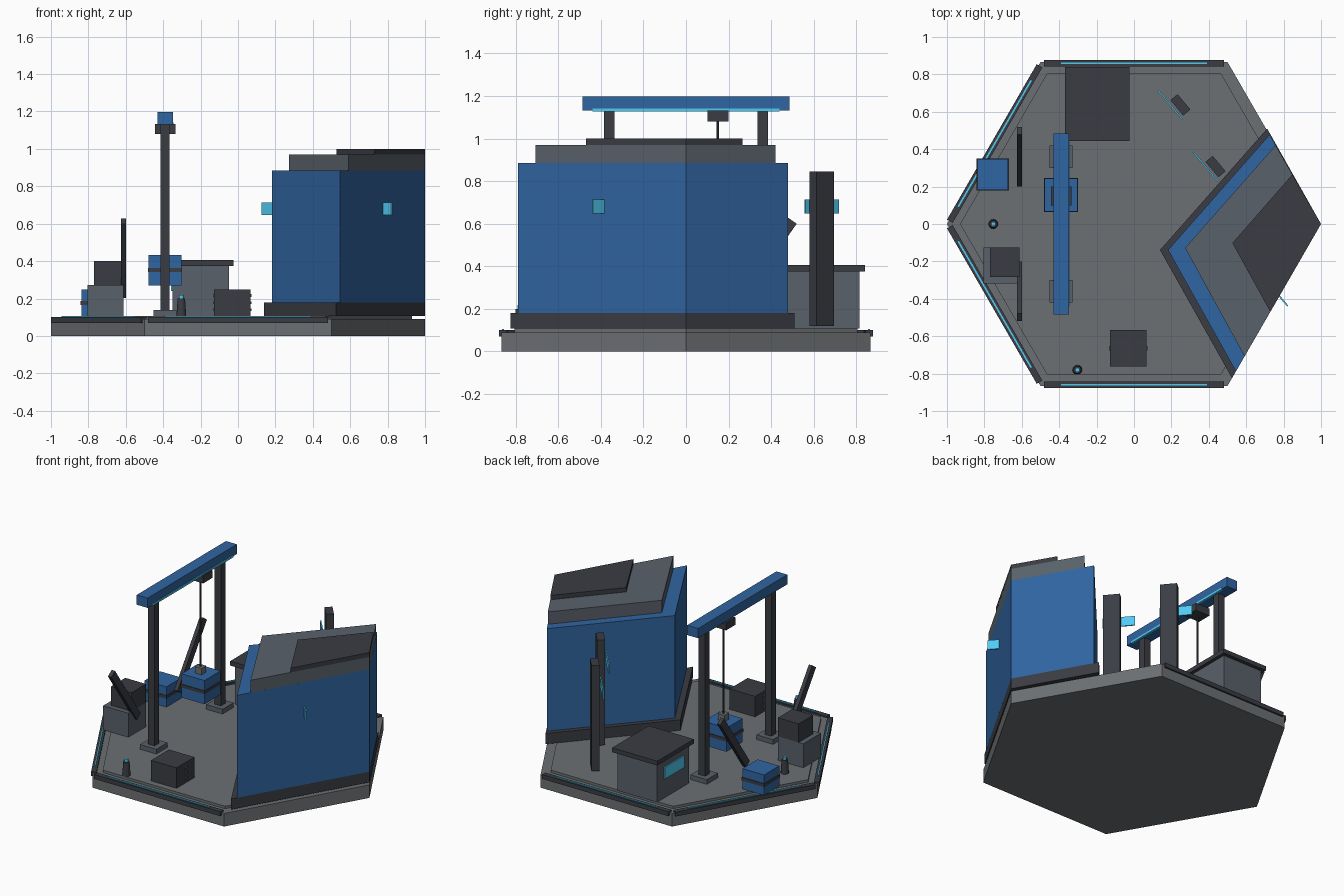
import bpy, bmesh, math
from mathutils import Matrix

if "Cube" in bpy.data.objects:
    bpy.data.objects.remove(bpy.data.objects["Cube"])


def material(name, rgb):
    m = bpy.data.materials.new(name)
    m.diffuse_color = (*rgb, 1)
    m.use_nodes = True
    m.node_tree.nodes["Principled BSDF"].inputs["Base Color"].default_value = m.diffuse_color
    return m


DECK = material("deck_grey", (0.15, 0.16, 0.17))
GREY = material("steel_grey", (0.10, 0.12, 0.145))
DARK = material("dark_metal", (0.042, 0.046, 0.056))
BLUE = material("blue_paint", (0.03, 0.13, 0.36))
CYAN = material("cyan_light", (0.08, 0.6, 0.9))


def finish(name, bm, mat):
    bmesh.ops.recalc_face_normals(bm, faces=bm.faces)
    me = bpy.data.meshes.new(name)
    bm.to_mesh(me)
    bm.free()
    me.materials.append(mat)
    ob = bpy.data.objects.new(name, me)
    bpy.context.collection.objects.link(ob)
    return ob


def slab(name, size, loc, mat, rot=0, axis='Z'):
    """Box given by full size and centre."""
    bm = bmesh.new()
    m = (Matrix.Translation(loc) @ Matrix.Rotation(rot, 4, axis)
         @ Matrix.Diagonal((*size, 1)))
    bmesh.ops.create_cube(bm, size=1, matrix=m)
    return finish(name, bm, mat)


def box(name, x, y, z, mat):
    """Box given by its ranges."""
    r = (x, y, z)
    return slab(name, [b - a for a, b in r], [(a + b) / 2 for a, b in r], mat)


def prism(name, pts, z0, z1, mat):
    bm = bmesh.new()
    lo = [bm.verts.new((x, y, z0)) for x, y in pts]
    hi = [bm.verts.new((x, y, z1)) for x, y in pts]
    bm.faces.new(lo)
    bm.faces.new(hi)
    for i in range(len(pts)):
        j = (i + 1) % len(pts)
        bm.faces.new((lo[i], lo[j], hi[j], hi[i]))
    return finish(name, bm, mat)


def cylinder(name, r1, r2, x, y, z0, z1, mat, n=12):
    bm = bmesh.new()
    bmesh.ops.create_cone(bm, cap_ends=True, segments=n, radius1=r1, radius2=r2,
                          depth=z1 - z0,
                          matrix=Matrix.Translation((x, y, (z0 + z1) / 2)))
    return finish(name, bm, mat)


# hexagonal platform
def hexagon(r):
    return [(r * math.cos(i * math.pi / 3), r * math.sin(i * math.pi / 3))
            for i in range(6)]


prism("platform_base", hexagon(1.0), 0, 0.09, DECK)
prism("platform_deck", hexagon(0.93), 0.09, 0.107, DECK)

# edge rails with light strips
for i, deg in enumerate((90, 150, 210, 270)):
    a = math.radians(deg)
    c, s = 0.86 * math.cos(a), 0.86 * math.sin(a)
    slab(f"edge_rail_{i}", (0.035, 0.96, 0.03), (c, s, 0.085), DARK, a)
    slab(f"edge_light_{i}", (0.009, 0.78, 0.006), (c, s, 0.103), CYAN, a)

# stepped building wedged into the right-hand corner
foot = [(0.139, -0.139), (0.524, -0.824), (1, 0), (0.712, 0.51)]
wall = [(0.182, -0.139), (0.545, -0.788), (1, 0), (0.725, 0.478)]
tier = [(0.273, -0.128), (0.591, -0.708), (1, 0), (0.757, 0.421)]
roof = [(0.526, -0.102), (0.729, -0.47), (1, 0), (0.847, 0.265)]
prism("building_plinth", foot, 0.107, 0.18, DARK)
prism("building_walls", wall, 0.18, 0.885, BLUE)
prism("building_upper_tier", tier, 0.885, 0.97, GREY)
prism("building_roof", roof, 0.97, 1.0, DARK)

# pylons with light panels behind the building
ang = math.radians(-50)
for i, (x, y) in enumerate(((0.248, 0.637), (0.436, 0.307))):
    slab(f"pylon_{i}", (0.107, 0.05, 0.725), (x, y, 0.4825), DARK, ang)
    slab(f"pylon_panel_{i}", (0.205, 0.008, 0.065), (x - 0.054, y, 0.68), CYAN, ang)
slab("building_side_panel", (0.205, 0.008, 0.065), (0.756, -0.36, 0.68), CYAN, ang)

# gantry crane
GX = -0.39
slab("gantry_beam", (0.083, 0.97, 0.067), (GX, 0, 1.165), BLUE)
slab("gantry_light", (0.012, 0.88, 0.014), (-0.35, 0, 1.134), CYAN)
for side, y in (("front", -0.36), ("back", 0.36)):
    slab(f"gantry_post_{side}", (0.05, 0.05, 1.03), (GX, y, 0.62), DARK)
    slab(f"gantry_foot_{side}", (0.125, 0.12, 0.035), (GX, y, 0.122), GREY)
slab("gantry_trolley", (0.11, 0.1, 0.052), (GX, 0.15, 1.106), DARK)
cylinder("hoist_cable", 0.006, 0.006, GX, 0.15, 0.46, 1.085, DARK, 8)
slab("hoist_block", (0.05, 0.05, 0.045), (GX, 0.15, 0.455), DECK)


# banded crates
def crate(name, x, y, z0, z1, w, band):
    slab(name, (w, w, z1 - z0), (x, y, (z0 + z1) / 2), BLUE)
    slab(name + "_band", (w + 0.008, w + 0.008, 0.022), (x, y, band), DARK)


crate("hanging_crate", GX, 0.155, 0.27, 0.433, 0.175, 0.352)
crate("ground_crate", -0.755, 0.265, 0.107, 0.247, 0.165, 0.177)

# shed with window
box("shed_body", (-0.35, -0.048), (0.465, 0.815), (0.107, 0.375), GREY)
box("shed_roof", (-0.37, -0.025), (0.443, 0.84), (0.375, 0.405), DARK)
box("shed_window", (-0.358, -0.348), (0.53, 0.74), (0.24, 0.32), CYAN)

# console stack
box("console_base", (-0.805, -0.612), (-0.317, -0.125), (0.107, 0.272), GREY)
box("console_top", (-0.77, -0.612), (-0.283, -0.125), (0.272, 0.4), DARK)

# leaning blades
for i, s in enumerate((-1, 1)):
    slab(f"leaning_blade_{i}", (0.026, 0.05, 0.486), (-0.613, s * 0.36, 0.415),
         DARK, -s * math.radians(35), 'X')

# generator box with side knobs
box("generator", (-0.128, 0.066), (-0.763, -0.568), (0.107, 0.248), DARK)
for i, x in enumerate((-0.128, 0.066)):
    for j, z in enumerate((0.14, 0.178, 0.216)):
        slab(f"generator_knob_{i}_{j}", (0.012, 0.025, 0.014), (x, -0.665, z), GREY)

# bollard lamps
for i, (x, y) in enumerate(((-0.752, 0), (-0.303, -0.78))):
    cylinder(f"bollard_{i}", 0.026, 0.02, x, y, 0.107, 0.2, DARK)
    cylinder(f"bollard_lamp_{i}", 0.012, 0.012, x, y, 0.2, 0.218, CYAN)
